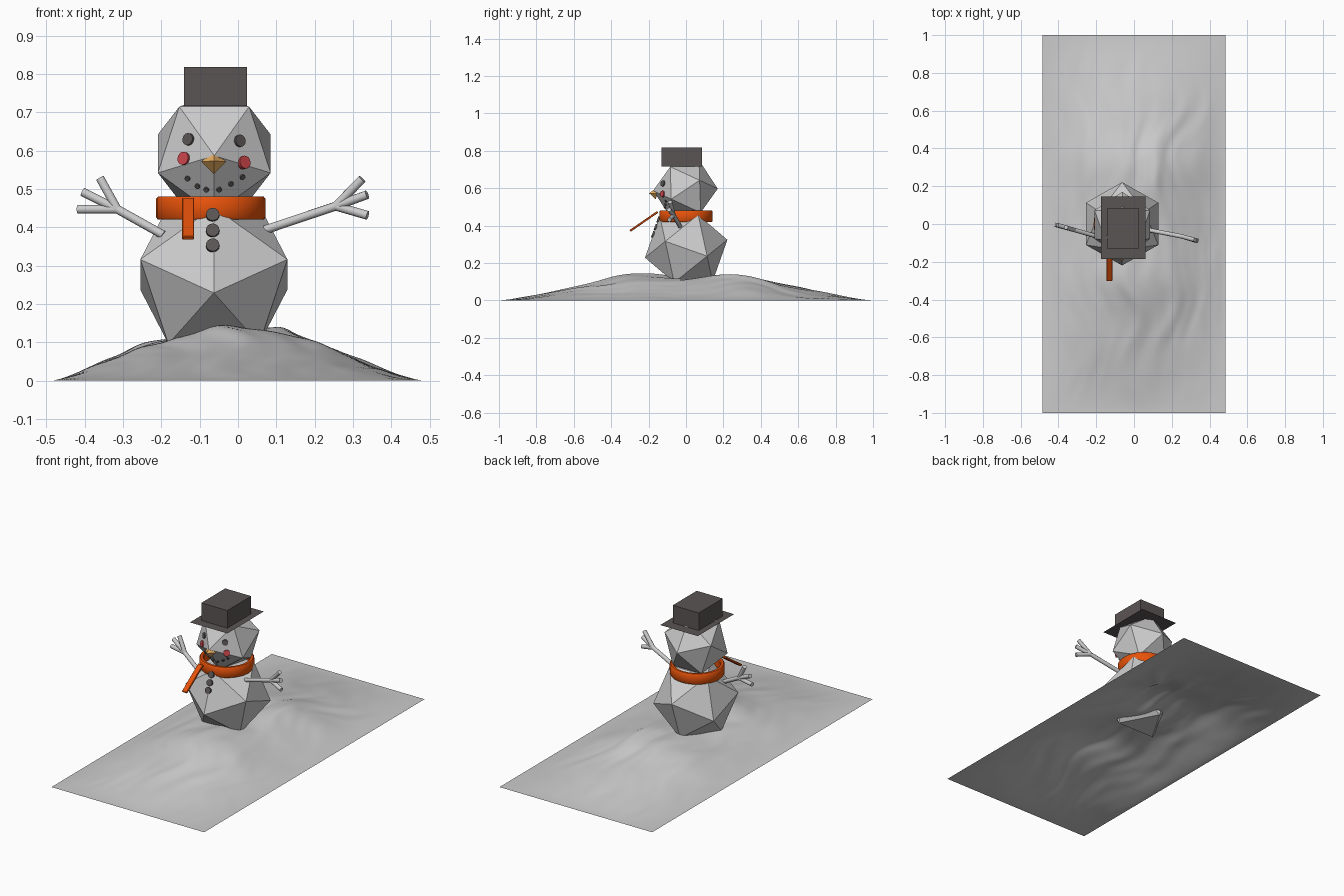
import bpy, bmesh, math
from mathutils import Vector, Matrix, noise
from mathutils.bvhtree import BVHTree

if "Cube" in bpy.data.objects:
    bpy.data.objects.remove(bpy.data.objects["Cube"])

CX = -0.063  # the figure stands slightly left of the mound centre


def material(name, rgb):
    m = bpy.data.materials.new(name)
    m.diffuse_color = (*rgb, 1)
    m.use_nodes = True
    m.node_tree.nodes["Principled BSDF"].inputs["Base Color"].default_value = m.diffuse_color
    return m


COAL = material("coal", (0.105, 0.09, 0.09))
ORANGE = material("orange", (0.8, 0.085, 0.003))
CARROT = material("carrot", (0.8, 0.42, 0.12))
RED = material("red", (0.6, 0.06, 0.07))


def finish(bm, name, mat=None, smooth=False):
    bmesh.ops.recalc_face_normals(bm, faces=bm.faces)
    mesh = bpy.data.meshes.new(name)
    bm.to_mesh(mesh)
    bm.free()
    ob = bpy.data.objects.new(name, mesh)
    bpy.context.collection.objects.link(ob)
    if mat:
        mesh.materials.append(mat)
    if smooth:
        bpy.ops.object.select_all(action='DESELECT')
        ob.select_set(True)
        bpy.context.view_layer.objects.active = ob
        bpy.ops.object.shade_smooth_by_angle(angle=math.radians(40))
    return ob


def snowball(name, center, radius, turn, tilt):
    bm = bmesh.new()
    rot = (Matrix.Rotation(math.radians(tilt), 4, 'X')
           @ Matrix.Rotation(math.radians(turn), 4, 'Z'))
    bmesh.ops.create_icosphere(bm, subdivisions=1, radius=radius,
                               matrix=Matrix.Translation(center) @ rot)
    tree = BVHTree.FromBMesh(bm)
    finish(bm, name)
    return tree


def rod(bm, a, b, r1, r2, sides=12):
    a, b = Vector(a), Vector(b)
    d = b - a
    mat = Matrix.Translation((a + b) / 2) @ d.to_track_quat('Z', 'Y').to_matrix().to_4x4()
    bmesh.ops.create_cone(bm, cap_ends=True, segments=sides, radius1=r1,
                          radius2=r2, depth=d.length, matrix=mat)


def box(bm, center, size, rot=Matrix()):
    bmesh.ops.create_cube(bm, size=1, matrix=Matrix.Translation(center) @ rot
                          @ Matrix.Diagonal((*size, 1)))


def pebble(name, tree, x, z, r, depth, mat, normal=None):
    # disc pressed onto the faceted surface seen from the front
    loc, nor, _, _ = tree.ray_cast(Vector((x, -1, z)), Vector((0, 1, 0)))
    n = Vector(normal).normalized() if normal else nor.normalized()
    if n.y > 0:
        n = -n
    bm = bmesh.new()
    rod(bm, loc - n * depth / 2, loc + n * depth / 2, r, r, 16)
    finish(bm, name, mat, True)


# snow mound: broad dome, wind ripples and a hollow under the figure
def mound_height(x, y):
    fx, fy = max(0, 1 - (x / 0.485) ** 2), max(0, 1 - y * y)
    dome = 0.135 * fx ** (1.6 if x > 0 else 1.3) * fy ** 1.5
    warp = 0.12 * noise.noise(Vector((x * 2, y * 3, 4)))
    ripple = noise.noise(Vector(((x + warp) * 7, y * 2.2, 1.7)))
    ripple += 0.5 * noise.noise(Vector(((x + warp) * 15, y * 5, 8)))
    shoulders = 0.018 * math.exp(-((abs(y) - 0.32) / 0.17) ** 2) * fx ** 2
    hollow = 0.018 * math.exp(-(((x - 0.02) / 0.2) ** 2 + (y / 0.16) ** 2))
    return max(0, dome + shoulders - hollow + 0.018 * ripple * (fx * fy) ** 0.9)


bm = bmesh.new()
bmesh.ops.create_grid(bm, x_segments=90, y_segments=160, size=1)
for v in bm.verts:
    v.co.x *= 0.485
    v.co.z = mound_height(v.co.x, v.co.y)
finish(bm, "snow_mound", smooth=True)

# two faceted snowballs
body = snowball("body", (CX, 0.001, 0.2765), 0.2255, -90, 38.8)
head = snowball("head", (CX + 0.001, -0.003, 0.592), 0.173, 90, -24.8)

# hat: flat brim sheet and box crown
bm = bmesh.new()
bmesh.ops.create_grid(bm, x_segments=1, y_segments=1, size=1,
                      matrix=Matrix.Translation((-0.057, -0.020, 0.717))
                      @ Matrix.Diagonal((0.119, 0.165, 1, 1)))
finish(bm, "hat_brim", COAL)
bm = bmesh.new()
box(bm, (-0.0585, -0.023, 0.7675), (0.165, 0.217, 0.101))
finish(bm, "hat_crown", COAL)

# scarf band with softened edges
bm = bmesh.new()
profile = [(0.120, 0.425), (0.125, 0.420), (0.138, 0.420), (0.143, 0.426),
           (0.143, 0.474), (0.138, 0.480), (0.125, 0.480), (0.120, 0.475)]
sc = Vector((-0.071, 0, 0))
ring = [bm.verts.new(sc + Vector((r, 0, z))) for r, z in profile]
edges = [bm.edges.new((ring[i], ring[(i + 1) % 8])) for i in range(8)]
bmesh.ops.spin(bm, geom=ring + edges, cent=sc, axis=(0, 0, 1),
               angle=math.tau, steps=32)
bmesh.ops.remove_doubles(bm, verts=bm.verts, dist=1e-4)
finish(bm, "scarf_band", ORANGE, True)

# scarf tail blowing forward
bm = bmesh.new()
box(bm, (-0.130, -0.225, 0.4225), (0.031, 0.18, 0.011),
    Matrix.Rotation(math.atan2(0.1, 0.145), 4, 'X'))
bmesh.ops.bevel(bm, geom=bm.edges[:], offset=0.002, segments=1, affect='EDGES')
finish(bm, "scarf_tail", ORANGE)

# face
pebble("eye_left", head, -0.128, 0.629, 0.016, 0.014, COAL)
pebble("eye_right", head, 0.003, 0.625, 0.016, 0.014, COAL)
pebble("cheek_left", head, -0.140, 0.579, 0.017, 0.014, RED)
pebble("cheek_right", head, 0.015, 0.569, 0.017, 0.014, RED)
mouth = [(-0.131, 0.528), (-0.105, 0.508), (-0.082, 0.499),
         (-0.050, 0.499), (-0.019, 0.514), (0.011, 0.532)]
for i, (x, z) in enumerate(mouth):
    pebble(f"mouth_{i + 1}", head, x, z, 0.007, 0.010, COAL)
bm = bmesh.new()
rod(bm, (CX, -0.158, 0.571), (CX, -0.197, 0.573), 0.032, 0, 4)
finish(bm, "nose", CARROT)

# buttons down the front edge of the body
for i, z in enumerate((0.432, 0.391, 0.352)):
    pebble(f"button_{i + 1}", body, -0.066, z, 0.0175, 0.014, COAL, (0, -0.94, 0.33))

# stick arms, each a limb with three twigs
arms = {
    "arm_left": [(-0.195, -0.066, 0.38), (-0.315, -0.032, 0.447),
                 (-0.36, -0.018, 0.528), (-0.405, -0.006, 0.492), (-0.418, -0.004, 0.447)],
    "arm_right": [(0.07, -0.03, 0.393), (0.255, -0.066, 0.455),
                  (0.324, -0.085, 0.526), (0.337, -0.091, 0.485), (0.338, -0.089, 0.431)],
}
for name, (root, fork, *tips) in arms.items():
    bm = bmesh.new()
    rod(bm, root, fork, 0.0115, 0.0115)
    for tip in tips:
        rod(bm, fork, tip, 0.0115, 0.0115)
    finish(bm, name, smooth=True)
